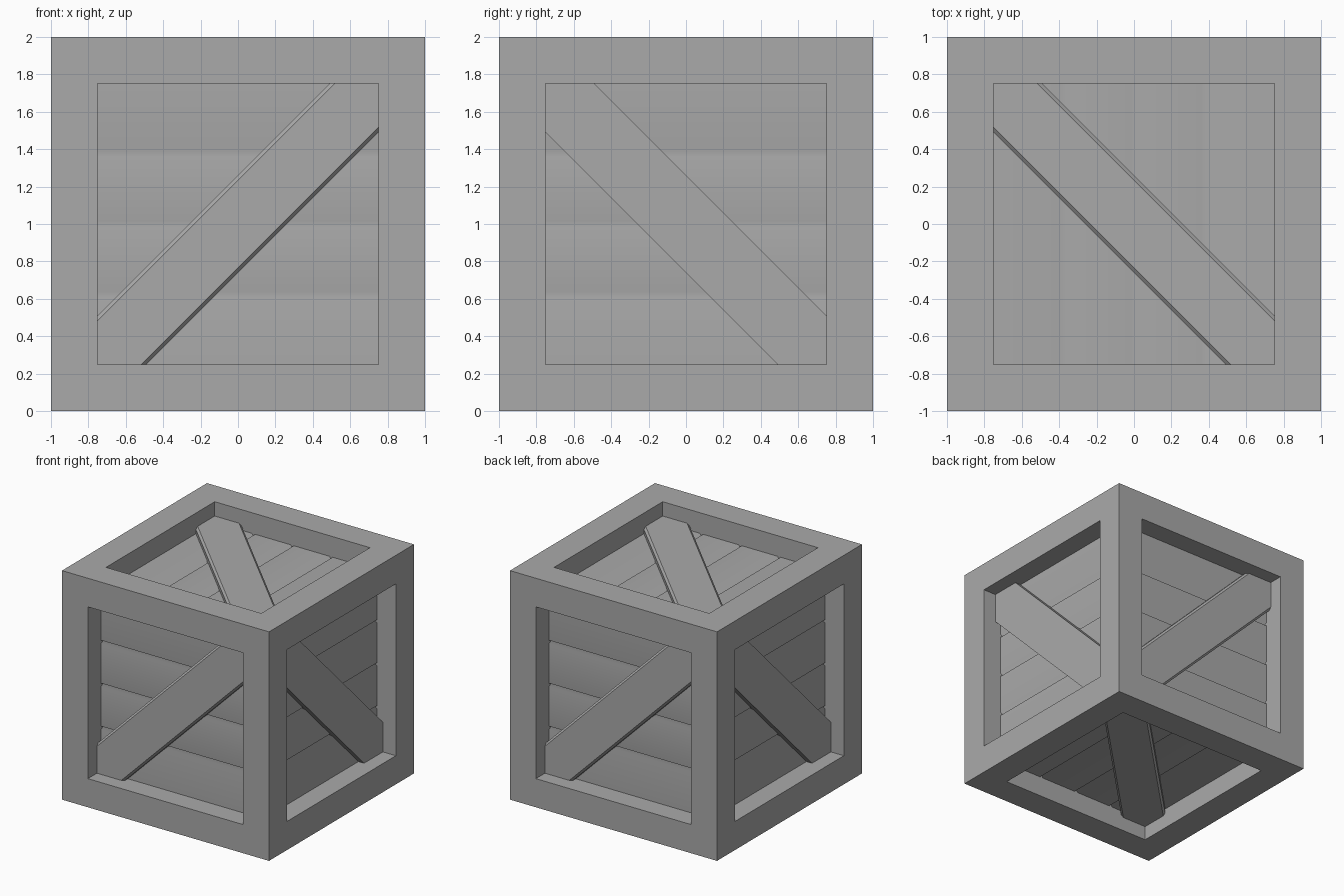
import bpy, bmesh
from mathutils import Matrix, Vector

cube = bpy.data.objects.get("Cube")
if cube:
    bpy.data.objects.remove(cube, do_unlink=True)

grey = bpy.data.materials.new("plain_grey")
grey.use_nodes = True
colour = (0.4, 0.4, 0.4, 1)
grey.diffuse_color = colour
grey.node_tree.nodes["Principled BSDF"].inputs["Base Color"].default_value = colour

OPEN = 0.75            # half width of each side's opening
PLANK_TOP = 0.82       # distance of the planks from the crate's centre
BRACE_TOP = 0.875
WIDTH = 2 * OPEN / 4   # four planks per side


def finish(bm, name, matrix):
    bmesh.ops.transform(bm, matrix=matrix, verts=bm.verts)
    mesh = bpy.data.meshes.new(name)
    bm.to_mesh(mesh)
    bm.free()
    mesh.materials.append(grey)
    obj = bpy.data.objects.new(name, mesh)
    bpy.context.collection.objects.link(obj)
    return obj


# Outer frame: cube with a square pocket in every side
bm = bmesh.new()
bmesh.ops.create_cube(bm, size=2)
sides = list(bm.faces)
for thickness, depth in ((1 - OPEN, 0), (0, -0.22)):
    bmesh.ops.inset_individual(bm, faces=sides, thickness=thickness, depth=depth,
                               use_even_offset=True)
finish(bm, "frame", Matrix.Translation((0, 0, 1)))


def planks(name, matrix, upright):
    # Flat boards joined by narrow smooth grooves
    section = [(-OPEN, 0)]
    for joint in (-WIDTH, 0, WIDTH):
        section += [(joint - 0.015, 0), (joint, -0.028), (joint + 0.015, 0)]
    section.append((OPEN, 0))
    bm = bmesh.new()
    rows = [[bm.verts.new((end, s, PLANK_TOP + d)) for end in (-OPEN, OPEN)]
            for s, d in section]
    for (a, b), (c, d) in zip(rows, rows[1:]):
        bm.faces.new((a, b, d, c)).smooth = True
    if upright:
        matrix = matrix @ Matrix.Rotation(1.5707963, 4, "Z")
    obj = finish(bm, name, matrix)
    # Large faces rule the shading, so boards stay nearly flat
    obj.modifiers.new("even_shading", "WEIGHTED_NORMAL").mode = "FACE_AREA"


def brace(name, matrix, rising, chamfer):
    def ring(c, depth):
        o = OPEN
        pts = [(-o, -o), (c - o, -o), (o, o - c), (o, o), (o - c, o), (-o, c - o)]
        return [bm.verts.new((x if rising else -x, y, depth)) for x, y in pts]
    bm = bmesh.new()
    rings = [ring(0.26 - chamfer, BRACE_TOP),
             ring(0.26, BRACE_TOP - 0.018),
             ring(0.26, PLANK_TOP - 0.03)]
    bm.faces.new(rings[0])
    bm.faces.new(rings[-1])
    for upper, lower in zip(rings, rings[1:]):
        for i in range(6):
            j = (i + 1) % 6
            bm.faces.new((upper[i], upper[j], lower[j], lower[i]))
    bmesh.ops.recalc_face_normals(bm, faces=bm.faces)
    finish(bm, name, matrix)


# Planks and one diagonal brace per side: normal, up, upright planks, rising brace
X, Y, Z = Vector((1, 0, 0)), Vector((0, 1, 0)), Vector((0, 0, 1))
layout = {
    "front": (-Y, Z, False, True),
    "back": (Y, Z, False, True),
    "left": (X, Z, False, False),
    "right": (-X, Z, False, False),
    "top": (Z, Y, True, False),
    "bottom": (-Z, Y, True, False),
}
for side, (normal, up, upright, rising) in layout.items():
    basis = Matrix((up.cross(normal), up, normal)).transposed().to_4x4()
    matrix = Matrix.Translation((0, 0, 1)) @ basis
    planks(side + "_planks", matrix, upright)
    brace(side + "_brace", matrix, rising, 0 if side in ("left", "right") else 0.025)
